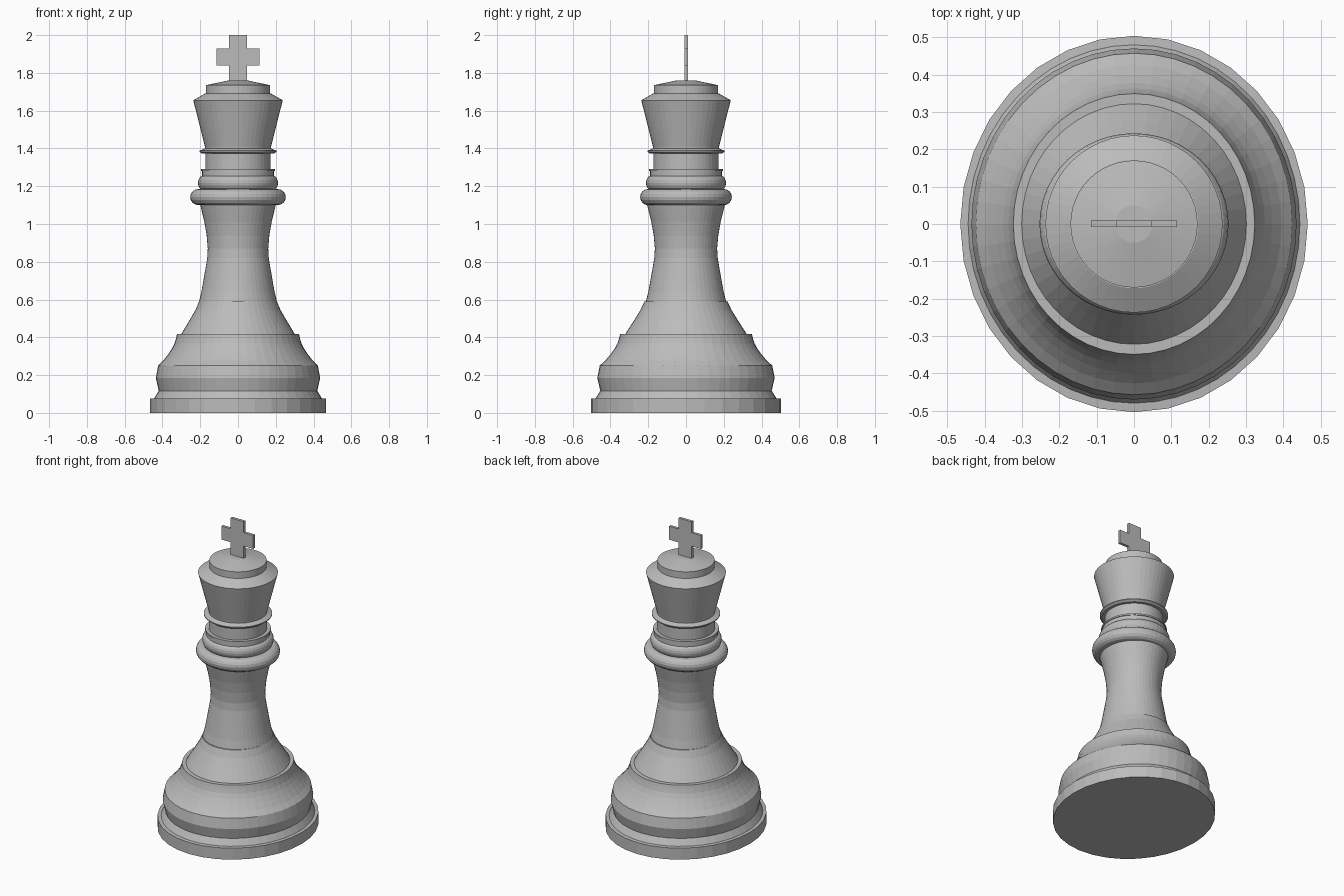
import bpy
import bmesh
from math import cos, sin, pi

default = bpy.data.objects.get("Cube")
if default:
    bpy.data.objects.remove(default)

GREY = (0.5, 0.5, 0.5, 1)
mat = bpy.data.materials.new("plain grey")
mat.use_nodes = True
mat.diffuse_color = GREY
mat.node_tree.nodes["Principled BSDF"].inputs["Base Color"].default_value = GREY


def finish(bm, name):
    bmesh.ops.recalc_face_normals(bm, faces=bm.faces)
    mesh = bpy.data.meshes.new(name)
    bm.to_mesh(mesh)
    bm.free()
    mesh.materials.append(mat)
    obj = bpy.data.objects.new(name, mesh)
    bpy.context.collection.objects.link(obj)
    return obj


def turn(name, profile, stretch=1.0, sides=48):
    """Revolve (radius, height) points, capped at both ends."""
    bm = bmesh.new()
    rings = []
    for r, z in profile:
        rings.append([bm.verts.new((r * cos(2 * pi * i / sides),
                                    r * stretch * sin(2 * pi * i / sides), z))
                      for i in range(sides)])
    for low, high in zip(rings, rings[1:]):
        for i in range(sides):
            j = (i + 1) % sides
            bm.faces.new((low[i], low[j], high[j], high[i]))
    bm.faces.new(rings[0])
    bm.faces.new(rings[-1])
    return finish(bm, name)


def bead(name, inner, outer, bottom, top, stretch=1.0, steps=8):
    """Rounded collar with a half-ellipse edge."""
    mid, half = (bottom + top) / 2, (top - bottom) / 2
    angles = [pi * (i / steps - 0.5) for i in range(steps + 1)]
    return turn(name, [(inner + (outer - inner) * cos(a), mid + half * sin(a))
                       for a in angles], stretch)


# Oval foot
turn("base_plate", [(0.465, 0), (0.465, 0.075), (0.44, 0.077)], 1.083, 32)
turn("plinth", [(0.445, 0.075), (0.42, 0.117), (0.435, 0.185), (0.423, 0.25),
                (0.395, 0.278), (0.37, 0.31), (0.35, 0.34), (0.336, 0.368),
                (0.328, 0.395), (0.323, 0.417), (0.305, 0.417)], 1.08)

# Waisted column
turn("column_foot", [(0.305, 0.41), (0.255, 0.493), (0.225, 0.545),
                     (0.206, 0.59)], 1.07)
turn("column", [(0.206, 0.59), (0.194, 0.64), (0.185, 0.69), (0.173, 0.76),
                (0.163, 0.82), (0.16, 0.87), (0.166, 0.94), (0.178, 1.01),
                (0.195, 1.08), (0.202, 1.11)], 1.03)

# Collars
bead("lower_collar", 0.21, 0.253, 1.1, 1.185, 0.96)
bead("upper_collar", 0.185, 0.212, 1.18, 1.255)
turn("collar_band", [(0.19, 1.25), (0.19, 1.28)])
turn("collar_rim", [(0.195, 1.28), (0.195, 1.29)])
turn("neck", [(0.173, 1.28), (0.173, 1.38)])
turn("neck_disc", [(0.19, 1.372), (0.203, 1.382), (0.203, 1.388), (0.175, 1.4)])

# Flared crown with a stepped, slightly domed lid
turn("crown", [(0.172, 1.39), (0.175, 1.41), (0.237, 1.655), (0.172, 1.692)])
turn("lid", [(0.17, 1.685), (0.17, 1.735), (0.05, 1.76)])

# Thin cross on top, extruded from a quarter outline mirrored both ways
STEM, ARM = 0.047, 0.115
LOW, ARM_LOW, ARM_HIGH, TIP = 1.755, 1.84, 1.928, 2.0
side = [(STEM, LOW), (STEM, ARM_LOW), (ARM, ARM_LOW),
        (ARM, ARM_HIGH), (STEM, ARM_HIGH), (STEM, TIP)]
outline = side + [(-x, z) for x, z in reversed(side)]
bm = bmesh.new()
face = bm.faces.new([bm.verts.new((x, -0.008, z)) for x, z in outline])
grown = bmesh.ops.extrude_face_region(bm, geom=[face])["geom"]
bmesh.ops.translate(bm, vec=(0, 0.018, 0),
                    verts=[v for v in grown if isinstance(v, bmesh.types.BMVert)])
finish(bm, "cross")
